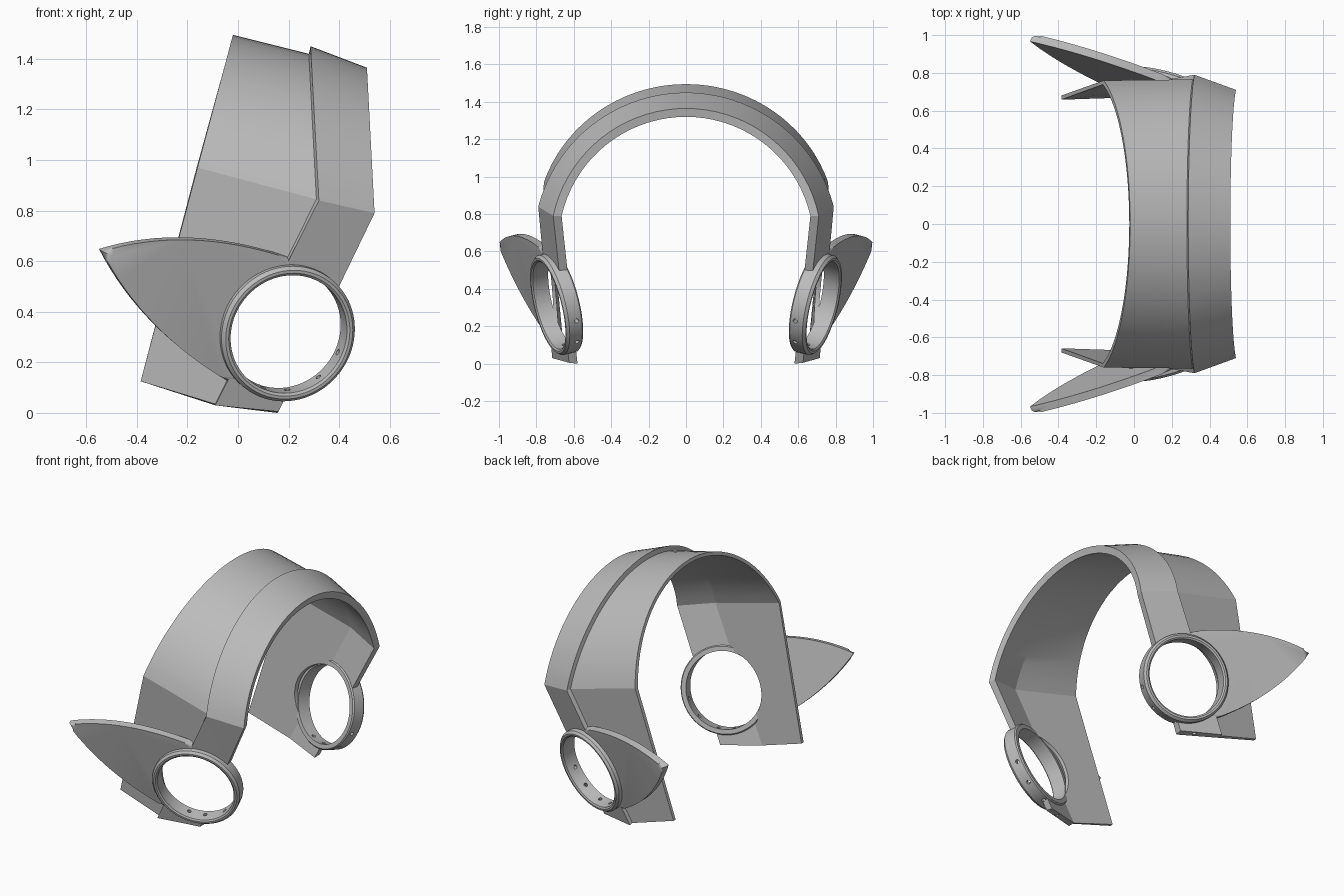
import bpy, bmesh, math
from mathutils import Vector, Matrix

if "Cube" in bpy.data.objects:
    bpy.data.objects.remove(bpy.data.objects["Cube"], do_unlink=True)

grey = bpy.data.materials.new("plain grey")
grey.use_nodes = True
grey.diffuse_color = (0.5, 0.5, 0.5, 1)
grey.node_tree.nodes["Principled BSDF"].inputs["Base Color"].default_value = (0.5, 0.5, 0.5, 1)

# Frame of the tilted ear ring on the left side: centre, outward normal, in-plane axes
C = Vector((0.19, 0.695, 0.32))
N = Vector((0.284, 0.93, -0.236)).normalized()
E1 = (Vector((1, 0, 0)) - N * N.x).normalized()
E2 = E1.cross(N).normalized()


def on_ring(radius, angle, h, side):
    p = C + (E1 * math.cos(angle) + E2 * math.sin(angle)) * radius + N * h
    return Vector((p.x, p.y * side, p.z))


def on_plane(x, z, h, side):
    y = C.y - (N.x * (x - C.x) + N.z * (z - C.z)) / N.y
    p = Vector((x, y, z)) + N * h
    return Vector((p.x, p.y * side, p.z))


def finish(name, bm):
    bmesh.ops.recalc_face_normals(bm, faces=bm.faces)
    mesh = bpy.data.meshes.new(name)
    bm.to_mesh(mesh)
    bm.free()
    mesh.materials.append(grey)
    ob = bpy.data.objects.new(name, mesh)
    bpy.context.collection.objects.link(ob)
    return ob


def select(ob):
    bpy.ops.object.select_all(action='DESELECT')
    ob.select_set(True)
    bpy.context.view_layer.objects.active = ob


def smooth(ob, degrees):
    select(ob)
    bpy.ops.object.shade_smooth_by_angle(angle=math.radians(degrees))


def loft(bm, rows, closed=False):
    """Skin between closed loops of points, capping the ends unless closed."""
    loops = [[bm.verts.new(p) for p in row] for row in rows]
    pairs = list(zip(loops, loops[1:])) + ([(loops[-1], loops[0])] if closed else [])
    for a, b in pairs:
        for i in range(len(a)):
            j = (i + 1) % len(a)
            bm.faces.new((a[i], a[j], b[j], b[i]))
    if not closed:
        bm.faces.new(loops[0])
        bm.faces.new(loops[-1])


def rod(name, start, end, radius, sides):
    bm = bmesh.new()
    axis = end - start
    turn = axis.to_track_quat('Z', 'Y').to_matrix().to_4x4()
    bmesh.ops.create_cone(bm, cap_ends=True, segments=sides, radius1=radius, radius2=radius,
                          depth=axis.length,
                          matrix=Matrix.Translation((start + end) / 2) @ turn)
    ob = finish(name, bm)
    ob.hide_render = True
    return ob


def cut(ob, cutter):
    mod = ob.modifiers.new("cut", 'BOOLEAN')
    mod.operation = 'DIFFERENCE'
    mod.solver = 'EXACT'
    mod.object = cutter
    select(ob)
    bpy.ops.object.modifier_apply(modifier=mod.name)


def rail(top, bend, foot, steps=36):
    """One edge of the band: foot, circular arch over the top, other foot."""
    top, foot = Vector((top[0], 0, top[1])), Vector(foot)
    mid = Vector((bend[0], 0, bend[2]))
    down = mid - top
    h, w = down.length, bend[1]
    r = (w * w + h * h) / (2 * h)
    limit = math.asin(w / r)
    pts = [Vector((foot.x, -foot.y, foot.z))]
    for i in range(steps + 1):
        a = limit * (2 * i / steps - 1)
        p = top + down.normalized() * (r - r * math.cos(a))
        pts.append(Vector((p.x, r * math.sin(a), p.z)))
    return pts + [foot]


# Headband: rear strip, raised step, flared front strip
rails = [
    rail((-0.02, 1.495), (-0.16, 0.76, 0.97), (-0.385, 0.68, 0.125)),     # rear outer
    rail((0.28, 1.42), (0.31, 0.765, 0.845), (-0.09, 0.69, 0.035)),       # step foot
    rail((0.287, 1.45), (0.32, 0.79, 0.84), (-0.09, 0.715, 0.03)),        # step crest
    rail((0.51, 1.365), (0.54, 0.71, 0.79), (0.16, 0.625, 0.005)),        # front outer
    rail((0.50, 1.32), (0.53, 0.665, 0.79), (0.155, 0.58, 0.0)),          # front inner
    rail((0.275, 1.40), (0.305, 0.743, 0.84), (-0.09, 0.668, 0.03)),      # crease inside
    rail((-0.025, 1.473), (-0.165, 0.738, 0.965), (-0.385, 0.658, 0.125)) # rear inner
]
bm = bmesh.new()
loft(bm, list(zip(*rails)))
band = finish("headband", bm)

RING = [(0.24, -0.05), (0.268, -0.05), (0.275, -0.042), (0.275, 0.03),
        (0.262, 0.045), (0.25, 0.045), (0.24, 0.038)]


def bezier(a, b, c, steps=16):
    return [Vector(a) * (1 - t) ** 2 + Vector(b) * 2 * t * (1 - t) + Vector(c) * t * t
            for t in (i / steps for i in range(steps + 1))]


for side, word in ((1, "left"), (-1, "right")):
    # Ear ring, turned from a chamfered profile
    bm = bmesh.new()
    loft(bm, [[on_ring(r, math.tau * i / 72, h, side) for r, h in RING] for i in range(72)], True)
    ring = finish(word + "_ear_ring", bm)

    # Round opening through the side plates
    opening = rod("opening_cutter", on_ring(0, 0, -0.25, side), on_ring(0, 0, 0.2, side), 0.245, 72)
    cut(band, opening)
    bpy.data.objects.remove(opening, do_unlink=True)

    # Small radial holes in the lower part of the ring and the plate
    for deg in (-25, -55, -88, -112):
        a = math.radians(deg)
        drill = rod("drill", on_ring(0.2, a, -0.015, side), on_ring(0.4, a, -0.015, side), 0.012, 12)
        cut(ring, drill)
        cut(band, drill)
        bpy.data.objects.remove(drill, do_unlink=True)
    smooth(ring, 30)

    # Swept-back fin with a rounded outer rim, hollowed around the ring
    curve = (bezier((0.2, 0.612), (-0.2, 0.745), (-0.54, 0.64))
             + bezier((-0.54, 0.64), (-0.375, 0.32), (-0.03, 0.12))[1:])
    arc = [Vector((C.x + 0.25 * math.cos(a), C.z + 0.25 * math.sin(a)))
           for a in (math.radians(222 - 134 * i / 20) for i in range(21))]
    outline = curve + arc
    bm = bmesh.new()
    loft(bm, [[on_plane(p.x, p.y, h, side) for p in outline] for h in (-0.035, 0.008)])
    bm.verts.ensure_lookup_table()
    n = len(outline)
    rim = [bm.edges.get((bm.verts[n + i], bm.verts[n + i + 1])) for i in range(len(curve) - 1)]
    bmesh.ops.bevel(bm, geom=rim, offset=0.028, segments=5, profile=0.5,
                    affect='EDGES', clamp_overlap=True)
    smooth(finish(word + "_fin", bm), 30)

smooth(band, 14)
